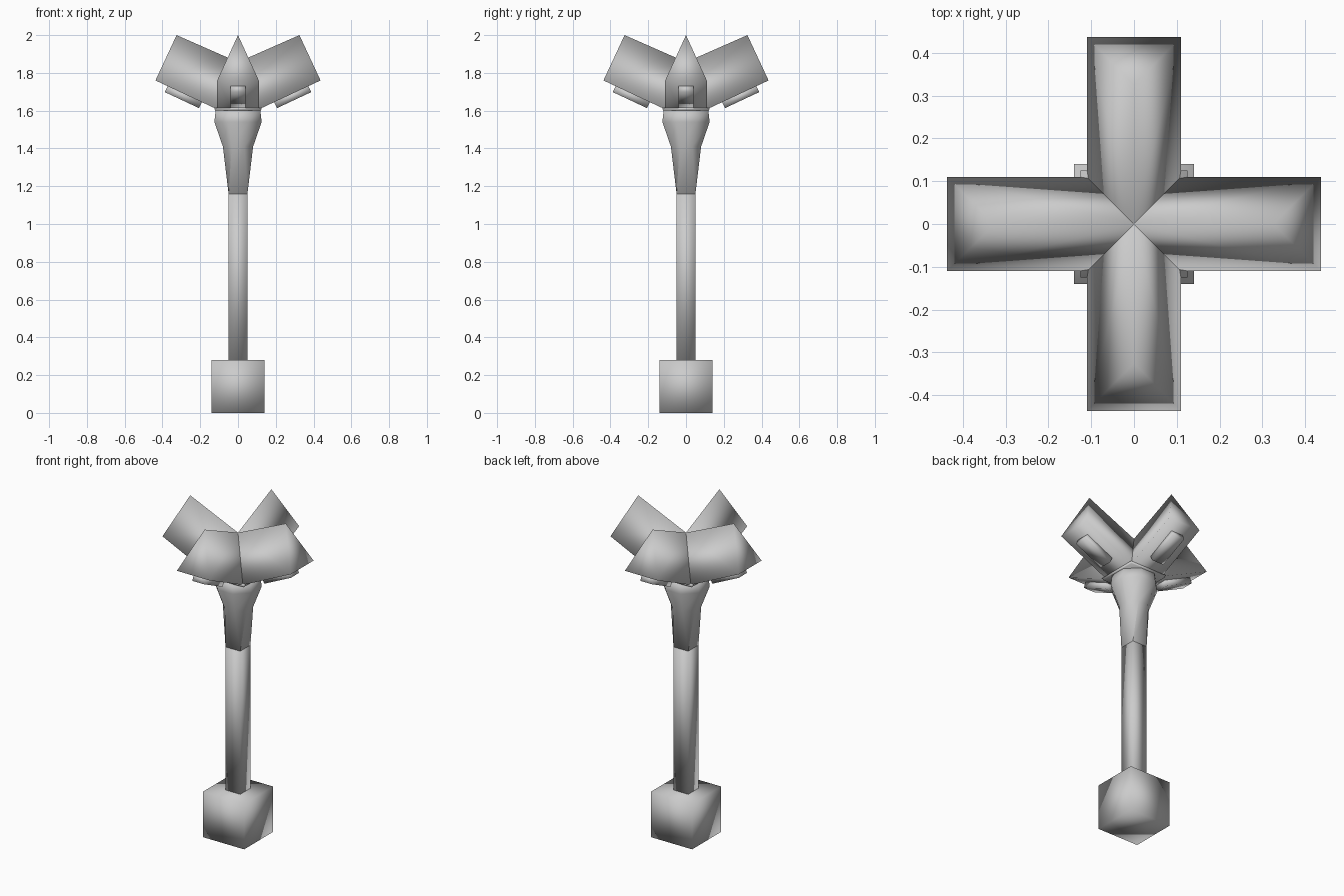
import bpy, math
from mathutils import Matrix, Vector

cube = bpy.data.objects.get("Cube")
if cube:
    bpy.data.objects.remove(cube, do_unlink=True)

grey = bpy.data.materials.new("light grey")
grey.use_nodes = True
colour = (0.6, 0.6, 0.6, 1)
grey.diffuse_color = colour
grey.node_tree.nodes["Principled BSDF"].inputs["Base Color"].default_value = colour


def make(name, verts, faces, matrix=Matrix()):
    """Create a smooth-shaded mesh part."""
    mesh = bpy.data.meshes.new(name)
    mesh.from_pydata([matrix @ Vector(v) for v in verts], [], faces)
    mesh.materials.append(grey)
    mesh.shade_smooth()
    obj = bpy.data.objects.new(name, mesh)
    bpy.context.collection.objects.link(obj)
    return obj


def loft(name, rings):
    """Skin a stack of equal-sized rings and cap both ends."""
    n = len(rings[0])
    verts = [v for ring in rings for v in ring]
    faces = [tuple(range(n))[::-1], tuple(range(len(verts) - n, len(verts)))]
    for r in range(len(rings) - 1):
        for i in range(n):
            j = (i + 1) % n
            a, b = r * n, (r + 1) * n
            faces.append((a + i, a + j, b + j, b + i))
    return make(name, verts, faces)


def square(h, z):
    return [(-h, -h, z), (h, -h, z), (h, h, z), (-h, h, z)]


def octagon(apothem, z):
    r = apothem / math.cos(math.pi / 8)
    angles = [math.pi / 8 + i * math.pi / 4 for i in range(8)]
    return [(r * math.cos(a), r * math.sin(a), z) for a in angles]


# Base block and square post
loft("base_block", [square(0.14, 0), square(0.14, 0.28)])
loft("post", [square(0.05, 0.28), square(0.05, 1.18)])

# Flared neck: square at the foot, opening into an octagon
foot = [(math.copysign(0.05, x), math.copysign(0.05, y), 1.16)
        for x, y, z in octagon(1, 0)]
loft("flared_neck", [foot, octagon(0.08, 1.41), octagon(0.125, 1.54),
                     octagon(0.118, 1.605)])

# Thin square collar under the heads
loft("collar", [square(0.122, 1.6), square(0.125, 1.615)])

# Four mitred, tilted gable heads with a lamp under each
WIDTH = 0.11
inner, outer = Vector((0.11, 0, 1.607)), Vector((0.437, 0, 1.76))
along = (outer - inner).normalized()
down = Vector((along.z, 0, -along.x))

for k, side in enumerate(("left", "back", "right", "front")):
    turn = Matrix.Rotation(k * math.pi / 2, 4, "Z")
    verts = [(0, 0, 1.857), (0.325, 0, 2.0)]
    for p in (inner, outer):
        verts += [(p.x, -WIDTH, p.z), (p.x, WIDTH, p.z)]
    faces = [(0, 2, 4, 1), (0, 1, 5, 3), (1, 4, 5), (2, 3, 5, 4)]
    make(side + "_head", verts, faces, turn)

    lamp = []
    for depth in (-0.01, 0.035):
        for t, y in ((0.09, -0.04), (0.29, -0.04), (0.29, 0.04), (0.09, 0.04)):
            p = inner + along * t + down * depth
            lamp.append((p.x, y, p.z))
    sides = [(i, i + 4, (i + 1) % 4 + 4, (i + 1) % 4) for i in range(4)]
    make(side + "_lamp", lamp, [(0, 1, 2, 3), (7, 6, 5, 4)] + sides, turn)
